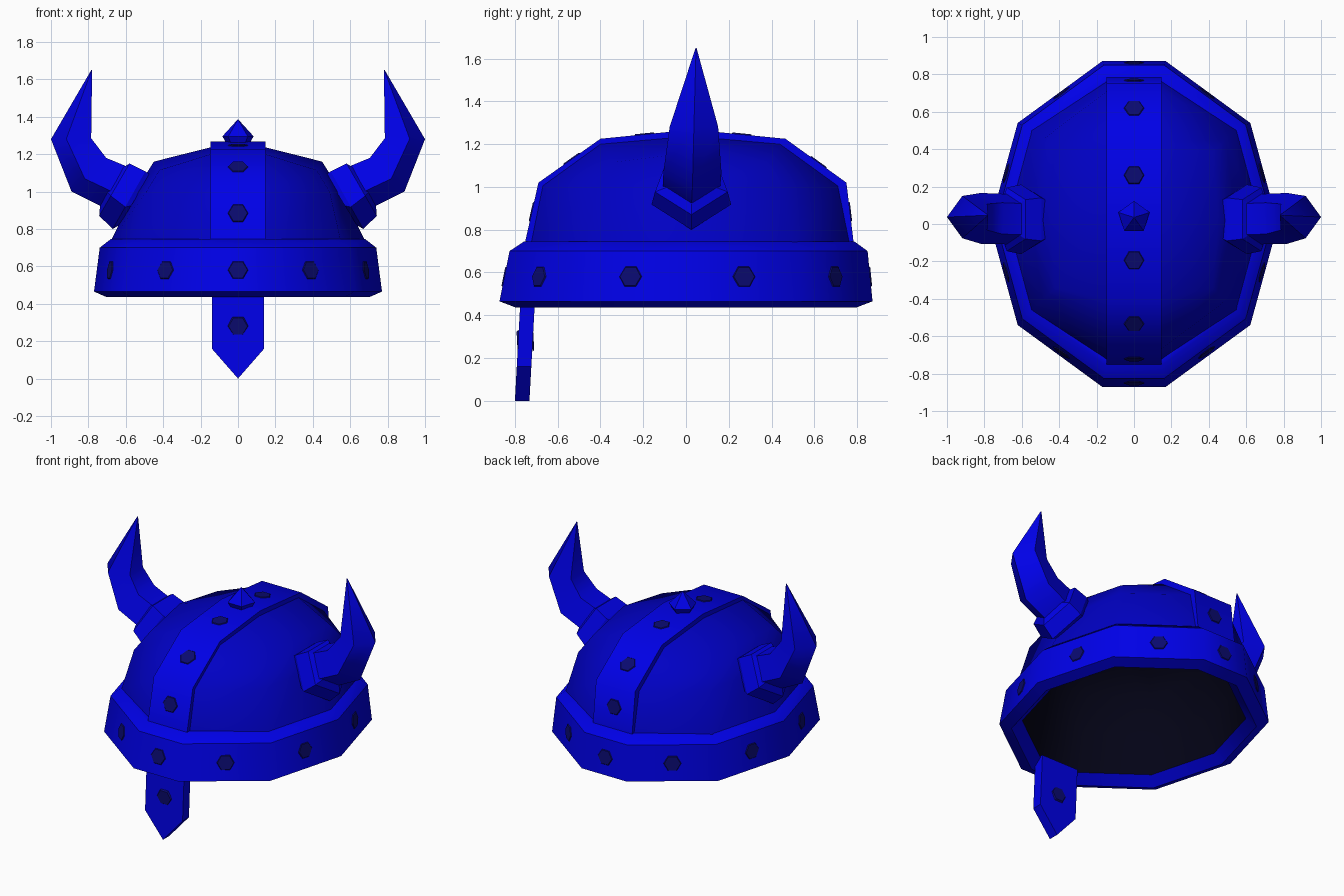
import bpy, bmesh, math
from mathutils import Vector, Matrix

if "Cube" in bpy.data.objects:
    bpy.data.objects.remove(bpy.data.objects["Cube"])


def material(name, color):
    m = bpy.data.materials.new(name)
    m.diffuse_color = (*color, 1)
    m.use_nodes = True
    m.node_tree.nodes["Principled BSDF"].inputs["Base Color"].default_value = m.diffuse_color
    return m


BLUE = material("royal blue", (0.0, 0.0, 0.80))
DOME = material("deep blue", (0.0, 0.0, 0.55))
NAVY = material("dark navy", (0.003, 0.003, 0.16))
BLACK = material("black lining", (0.001, 0.001, 0.008))


def finish(bm, name, mat, smooth=None, recalc=True):
    if recalc:
        bmesh.ops.recalc_face_normals(bm, faces=bm.faces[:])
    me = bpy.data.meshes.new(name)
    bm.to_mesh(me)
    bm.free()
    me.materials.append(mat)
    ob = bpy.data.objects.new(name, me)
    bpy.context.collection.objects.link(ob)
    if smooth:
        bpy.ops.object.select_all(action='DESELECT')
        ob.select_set(True)
        bpy.context.view_layer.objects.active = ob
        bpy.ops.object.shade_smooth_by_angle(angle=math.radians(smooth))
    return ob


def loft(rings, caps=True):
    """Skin a list of equal-length point rings; returns bmesh and vertex rings."""
    bm = bmesh.new()
    vs = [[bm.verts.new(p) for p in r] for r in rings]
    n = len(vs[0])
    for a, b in zip(vs, vs[1:]):
        for j in range(n):
            k = (j + 1) % n
            bm.faces.new((a[j], a[k], b[k], b[j]))
    if caps:
        bm.faces.new(vs[0][::-1])
        bm.faces.new(vs[-1])
    return bm, vs


def ten(c, b, a):
    """Ten-sided ring from side, corner and front points of one quarter."""
    q = [c, b, a]
    pts = q + [(-x, y, z) for x, y, z in q[::-1]]
    return pts + [(-b[0], -b[1], b[2]), (-a[0], -a[1], a[2]),
                  (a[0], -a[1], a[2]), (b[0], -b[1], b[2])]


def shift(pts, dy):
    return [(x, y + dy, z) for x, y, z in pts]


# Brim band with bevelled lower rim, inside and outside
def band_ring(s, z, dy=0):
    return shift(ten((.77 * s, 0, z), (.622 * s, .54 * s, z), (.168 * s, .872 * s, z)), dy)


bm, _ = loft([band_ring(.83, .49), band_ring(.91, .435), band_ring(1, .465),
              band_ring(.96, .70, .012), band_ring(.885, .745, .015),
              band_ring(.85, .745, .015)], caps=False)
finish(bm, "brim_band", BLUE, 40, recalc=False)

# Dome shell and dark inner lining share one shape
dome_rings = [ten((.68, 0, .735), (.55, .48, .735), (.145, .745, .735)),
              ten((.55, 0, 1.0), (.49, .43, 1.0), (.145, .69, 1.005)),
              ten((.45, 0, 1.16), (.42, .36, 1.115), (.145, .42, 1.20))]


def shell(name, mat, scale, first=None, inside=False):
    s = lambda p: (p[0] * scale, .02 + p[1] * scale, .735 + (p[2] - .735) * scale)
    rings = [[s(p) for p in r] for r in dome_rings]
    bm, vs = loft(([first] if first else []) + rings, caps=False)
    t = vs[-1]
    p, m = (bm.verts.new(s((x, 0, 1.237))) for x in (.145, -.145))
    for f in ((t[0], t[1], t[2], p), (p, t[2], t[3], m), (m, t[3], t[4], t[5]),
              (m, t[5], t[6], t[7]), (p, m, t[7], t[8]), (p, t[8], t[9], t[0])):
        bm.faces.new(f)
    if inside:
        bmesh.ops.reverse_faces(bm, faces=bm.faces[:])
    finish(bm, name, mat, 60, recalc=False)


shell("dome", DOME, 1)
shell("inner_lining", BLACK, .91, first=band_ring(.83, .49), inside=True)

# Raised strip running front to back over the dome
prof = [(-.755, .73), (-.69, 1.02), (-.40, 1.225), (.03, 1.268),
        (.465, 1.225), (.75, 1.02), (.785, .73)]
W, F = .146, .93
sections = []
for y, z in prof:
    yi, zi = .02 + (y - .02) * F, .73 + (z - .73) * F
    sections.append([(-W, y, z), (W, y, z), (W, yi, zi), (-W, yi, zi)])
bm, _ = loft(sections)
finish(bm, "center_strip", BLUE, 50)

# Nose guard plate with a pointed tip
shape = [(-.14, .50), (-.14, .16), (0, 0), (.14, .16), (.14, .50)]
bm, _ = loft([[(x, -.80 + .055 * z + d, z) for x, z in shape] for d in (0, .068)])
finish(bm, "nose_guard", BLUE)

# Five-sided top spike
rings = []
for r, z in ((.06, 1.25), (.088, 1.295), (.002, 1.385)):
    rings.append([(r * math.cos(math.radians(90 + 72 * i)),
                   .035 + r * math.sin(math.radians(90 + 72 * i)), z) for i in range(5)])
bm, _ = loft(rings)
finish(bm, "top_spike", BLUE)


# Horns and their collars: pentagon rings from outer vertex to inner edge
def pentagon(px, pz, qx, qz, side):
    P, Q = Vector((px, .025, pz)), Vector((qx, .025, qz))
    R = (P - Q).length / 1.809
    d = (P - Q).normalized()
    c = P - d * R
    pts = [c + d * R * math.cos(a) + Vector((0, 1, 0)) * R * math.sin(a)
           for a in (i * math.tau / 5 for i in range(5))]
    return [(v.x * side, v.y, v.z) for v in pts]


collar = [(.635, .82, .47, 1.09), (.67, .80, .495, 1.108),
          (.742, .87, .58, 1.15), (.738, .92, .63, 1.12)]
horn = [(.69, .90, .56, 1.12), (.89, 1.0, .705, 1.18),
        (1.0, 1.28, .785, 1.285), (.784, 1.65, .78, 1.648)]
for side, word in ((1, "right"), (-1, "left")):
    for name, spec, smooth in (("horn_collar", collar, None), ("horn", horn, 60)):
        rings = [pentagon(*s, side) for s in spec]
        if name == "horn":   # horn leans slightly to the back
            rings = [shift(r, d) for r, d in zip(rings, (0, .005, .012, .022))]
        bm, _ = loft(rings)
        finish(bm, f"{name}_{word}", BLUE, smooth)

# Rivets: very shallow six-sided studs on band, strip and nose guard
rivets = bmesh.new()


def rivet(pos, normal):
    rot = Vector(normal).to_track_quat('Z', 'Y').to_matrix().to_4x4()
    place = Matrix.Translation(pos) @ rot
    lower, upper = [[rivets.verts.new(place @ Vector((r * math.cos(i * math.tau / 6),
                     r * math.sin(i * math.tau / 6), h))) for i in range(6)]
                    for r, h in ((.058, -.004), (.050, .005))]
    for i in range(6):
        k = (i + 1) % 6
        rivets.faces.new((lower[i], lower[k], upper[k], upper[i]))
    rivets.faces.new(upper)


low, high = band_ring(1, .465), band_ring(.96, .70, .012)
for i in range(10):
    k = (i + 1) % 10
    a, b = (Vector(low[i]) + Vector(low[k])) / 2, (Vector(high[i]) + Vector(high[k])) / 2
    normal = (Vector(low[k]) - Vector(low[i])).cross(b - a)
    rivet(a.lerp(b, .49), normal)
for i, f in ((0, .53), (1, .54), (2, .48), (3, .53), (4, .54), (5, .47)):
    (y0, z0), (y1, z1) = prof[i], prof[i + 1]
    rivet((0, y0 + (y1 - y0) * f, z0 + (z1 - z0) * f), (0, z0 - z1, y1 - y0))
rivet((0, -.785, .28), (0, -1, -.055))
rivet((0, -.717, .28), (0, 1, .055))
finish(rivets, "rivets", NAVY, recalc=False)
